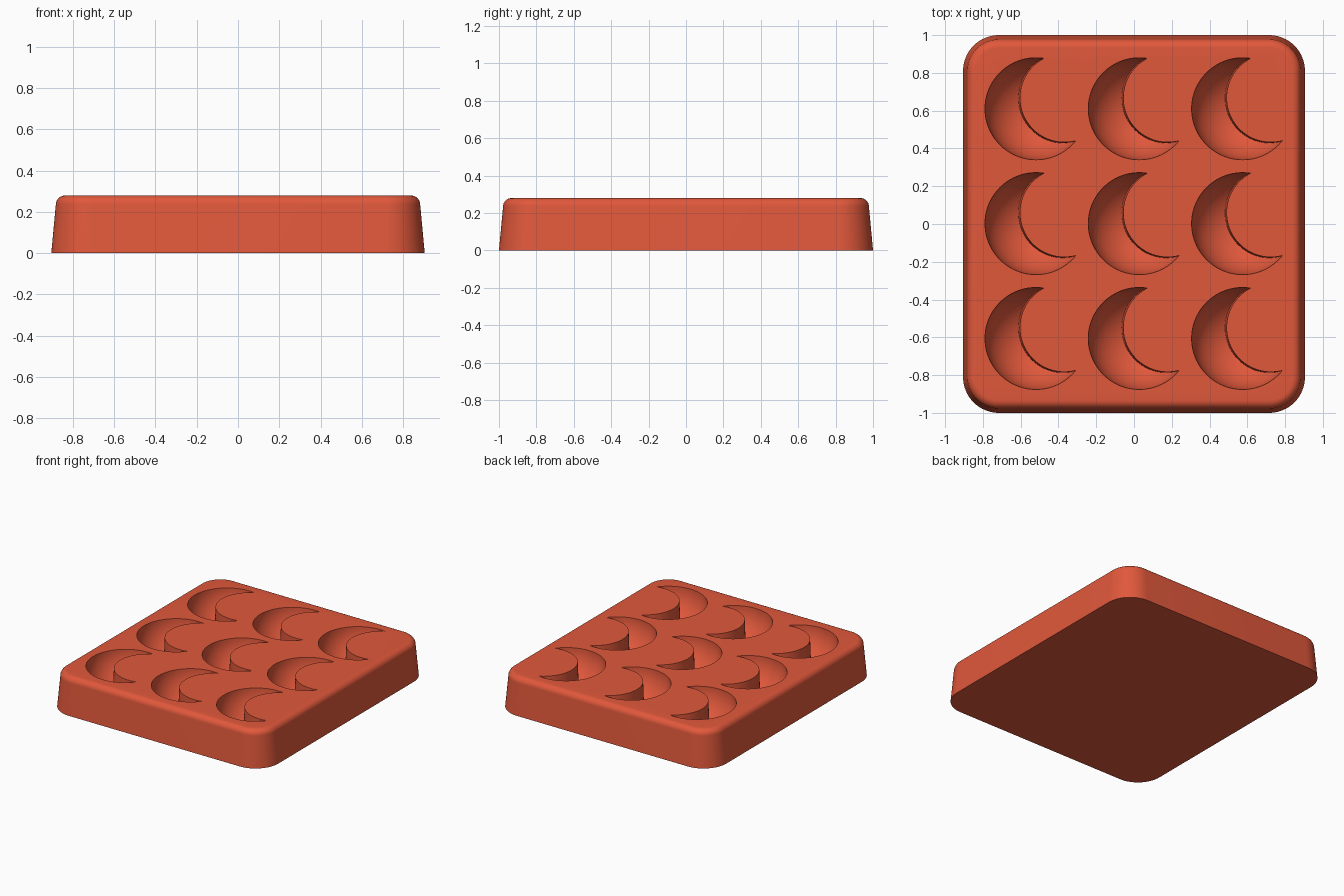
import bpy, bmesh
from math import sin, cos, pi, radians
from mathutils import Matrix

if "Cube" in bpy.data.objects:
    bpy.data.objects.remove(bpy.data.objects["Cube"])

clay = bpy.data.materials.new("terracotta_red")
clay.use_nodes = True
colour = (0.75, 0.098, 0.044, 1)
clay.diffuse_color = colour
clay.node_tree.nodes["Principled BSDF"].inputs["Base Color"].default_value = colour

TOP = 0.28


def loft(name, rings):
    """Closed solid through a stack of rings with equal point counts."""
    bm = bmesh.new()
    loops = [[bm.verts.new(p) for p in ring] for ring in rings]
    n = len(loops[0])
    for low, high in zip(loops, loops[1:]):
        for i in range(n):
            j = (i + 1) % n
            bm.faces.new((low[i], low[j], high[j], high[i]))
    bm.faces.new(loops[0][::-1])
    bm.faces.new(loops[-1])
    bmesh.ops.recalc_face_normals(bm, faces=bm.faces)
    mesh = bpy.data.meshes.new(name)
    bm.to_mesh(mesh)
    bm.free()
    mesh.materials.append(clay)
    obj = bpy.data.objects.new(name, mesh)
    bpy.context.scene.collection.objects.link(obj)
    return obj


def circle(x, y, z, r, n=96):
    return [(x + r * cos(2 * pi * i / n), y + r * sin(2 * pi * i / n), z) for i in range(n)]


def rounded_rect(half_x, half_y, radius, inset, z, steps=16):
    pts = []
    for k, (sx, sy) in enumerate([(1, 1), (-1, 1), (-1, -1), (1, -1)]):
        for i in range(steps + 1):
            a = (k + i / steps) * pi / 2
            pts.append((sx * (half_x - radius) + (radius - inset) * cos(a),
                        sy * (half_y - radius) + (radius - inset) * sin(a), z))
    return pts


def cut(target, cutter):
    """Subtract the cutter for good, then remove it."""
    cutter.hide_render = True
    mod = target.modifiers.new("cut", "BOOLEAN")
    mod.operation, mod.solver, mod.object = "DIFFERENCE", "EXACT", cutter
    deps = bpy.context.evaluated_depsgraph_get()
    mesh = bpy.data.meshes.new_from_object(target.evaluated_get(deps))
    target.modifiers.clear()
    target.data = mesh
    bpy.data.objects.remove(cutter)


# Tray block: drafted sides and a rounded top rim
FILLET, DRAFT = 0.045, 0.022
rings = [rounded_rect(0.905, 1.0, 0.19, 0, 0)]
for i in range(9):
    a = i / 8 * pi / 2
    rings.append(rounded_rect(0.905, 1.0, 0.19, DRAFT + FILLET * (1 - cos(a)),
                              TOP - FILLET + FILLET * sin(a)))
tray = loft("moon_mould_tray", rings)

# Crescent cutter: round bowl minus an offset, slightly tapered post
R, DEPTH = 0.27, 0.255
bowl_rings = [circle(0, 0, TOP - DEPTH * cos(a), R * sin(a))
              for a in (radians(4 + 86 * i / 20) for i in range(21))]
bowl_rings.append(circle(0, 0, TOP + 0.1, R))
crescent = loft("crescent_cutter", bowl_rings)
post = loft("post_cutter", [circle(0.15, 0.058, -0.1, 0.248),
                            circle(0.15, 0.058, TOP + 0.2, 0.228)])
cut(crescent, post)

# Repeat the crescent over a three by three grid
grid = bmesh.new()
for col in (-1, 0, 1):
    for row in (-1, 0, 1):
        piece = crescent.data.copy()
        piece.transform(Matrix.Translation((0.028 + 0.547 * col, 0.002 + 0.608 * row, 0)))
        grid.from_mesh(piece)
        bpy.data.meshes.remove(piece)
grid.to_mesh(crescent.data)
grid.free()
cut(tray, crescent)

# Smooth shading with crisp pocket edges
bpy.ops.object.select_all(action="DESELECT")
tray.select_set(True)
bpy.context.view_layer.objects.active = tray
bpy.ops.object.shade_smooth_by_angle(angle=radians(30))
